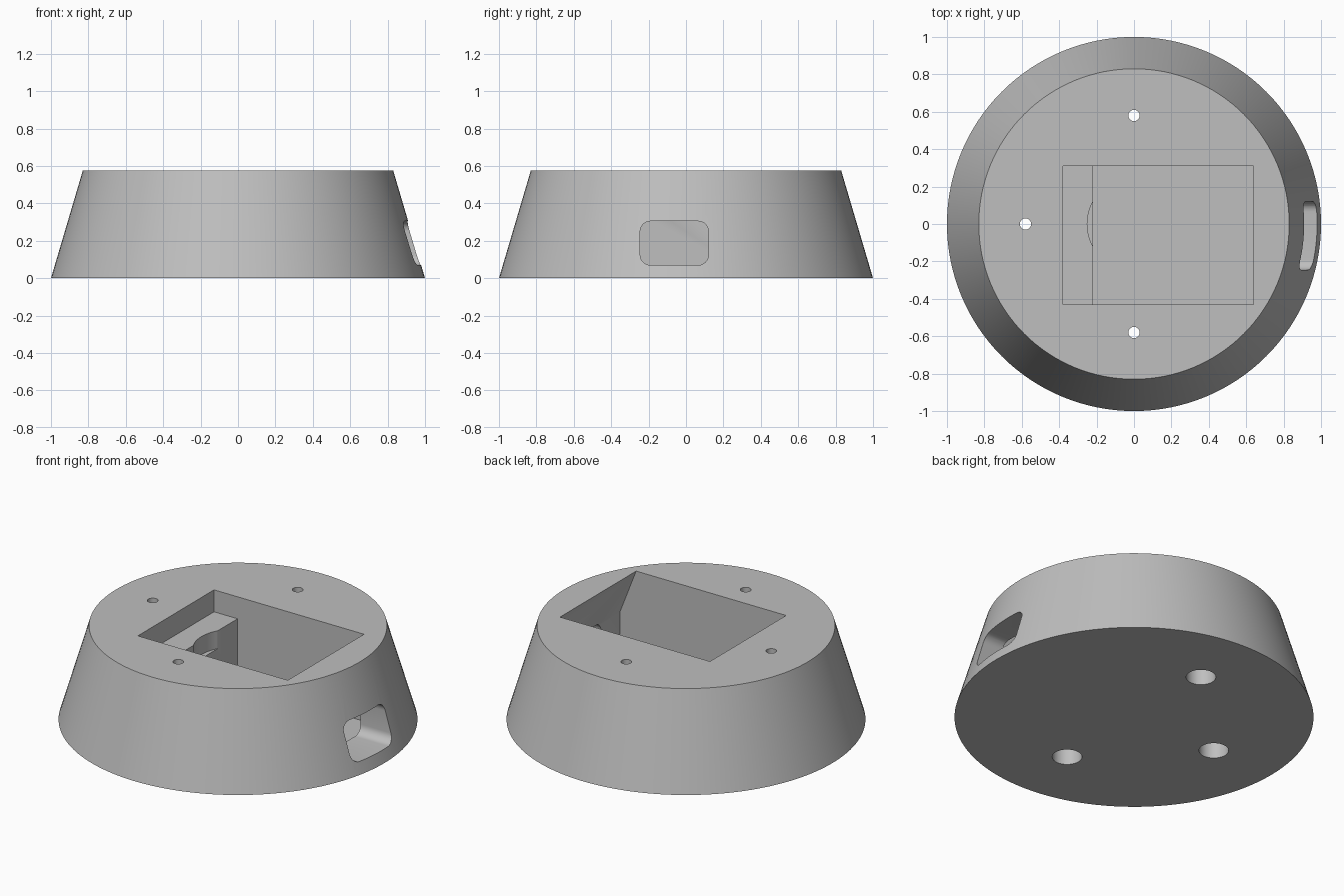
import bpy, bmesh, math
from mathutils import Vector

cube = bpy.data.objects.get("Cube")
if cube:
    bpy.data.objects.remove(cube, do_unlink=True)

HEIGHT = 0.575


def new_object(name, bm):
    bmesh.ops.recalc_face_normals(bm, faces=bm.faces)
    mesh = bpy.data.meshes.new(name)
    bm.to_mesh(mesh)
    bm.free()
    obj = bpy.data.objects.new(name, mesh)
    bpy.context.collection.objects.link(obj)
    return obj


def round_solid(name, x, y, z0, z1, r0, r1, sides):
    bm = bmesh.new()
    bmesh.ops.create_cone(bm, cap_ends=True, segments=sides,
                          radius1=r0, radius2=r1, depth=z1 - z0)
    bmesh.ops.translate(bm, verts=bm.verts, vec=(x, y, (z0 + z1) / 2))
    return new_object(name, bm)


def prism(name, points, offset):
    bm = bmesh.new()
    face = bm.faces.new([bm.verts.new(p) for p in points])
    ext = bmesh.ops.extrude_face_region(bm, geom=[face])
    moved = [v for v in ext["geom"] if isinstance(v, bmesh.types.BMVert)]
    bmesh.ops.translate(bm, verts=moved, vec=Vector(offset))
    return new_object(name, bm)


# Tapered round body
body = round_solid("tapered_base", 0, 0, 0, HEIGHT, 1.0, 0.83, 128)

# Pocket with a raised shelf on one side and an undercut on the other
profile = [(-0.38, 0.62), (-0.38, 0.44), (-0.22, 0.44), (-0.22, 0.04),
           (0.75, 0.04), (0.75, 0.295), (0.64, HEIGHT), (0.64, 0.62)]
cutters = [prism("pocket_cutter", [(x, -0.43, z) for x, z in profile], (0, 0.74, 0))]

# Curved notch in the shelf
cutters.append(round_solid("notch_cutter", 0, 0, 0.33, 0.5, 0.25, 0.25, 96))

# Rounded window through the side wall
y0, y1, z0, z1, r = -0.245, 0.12, 0.07, 0.305, 0.055
outline = []
for i, (cy, cz) in enumerate([(y1 - r, z1 - r), (y0 + r, z1 - r),
                              (y0 + r, z0 + r), (y1 - r, z0 + r)]):
    for step in range(9):
        a = math.pi / 2 * (i + step / 8)
        outline.append((0.6, cy + r * math.cos(a), cz + r * math.sin(a)))
cutters.append(prism("window_cutter", outline, (0.6, 0, 0)))

# Three counterbored screw holes
for x, y in [(-0.58, 0), (0, 0.58), (0, -0.58)]:
    cutters.append(round_solid("screw_cutter", x, y, -0.1, 0.7, 0.03, 0.03, 32))
    cutters.append(round_solid("counterbore_cutter", x, y, -0.1, 0.4, 0.083, 0.083, 48))

# Cut everything out of the body
bpy.context.view_layer.objects.active = body
for cutter in cutters:
    mod = body.modifiers.new("cut", 'BOOLEAN')
    mod.operation = 'DIFFERENCE'
    mod.solver = 'EXACT'
    mod.object = cutter
    bpy.ops.object.modifier_apply(modifier=mod.name)
    bpy.data.objects.remove(cutter, do_unlink=True)

# Single grey material
grey = bpy.data.materials.new("light_grey")
grey.use_nodes = True
colour = (0.52, 0.52, 0.52, 1)
grey.diffuse_color = colour
grey.node_tree.nodes["Principled BSDF"].inputs["Base Color"].default_value = colour
body.data.materials.clear()
body.data.materials.append(grey)

bpy.ops.object.select_all(action='DESELECT')
body.select_set(True)
bpy.ops.object.shade_smooth_by_angle(angle=math.radians(30))
